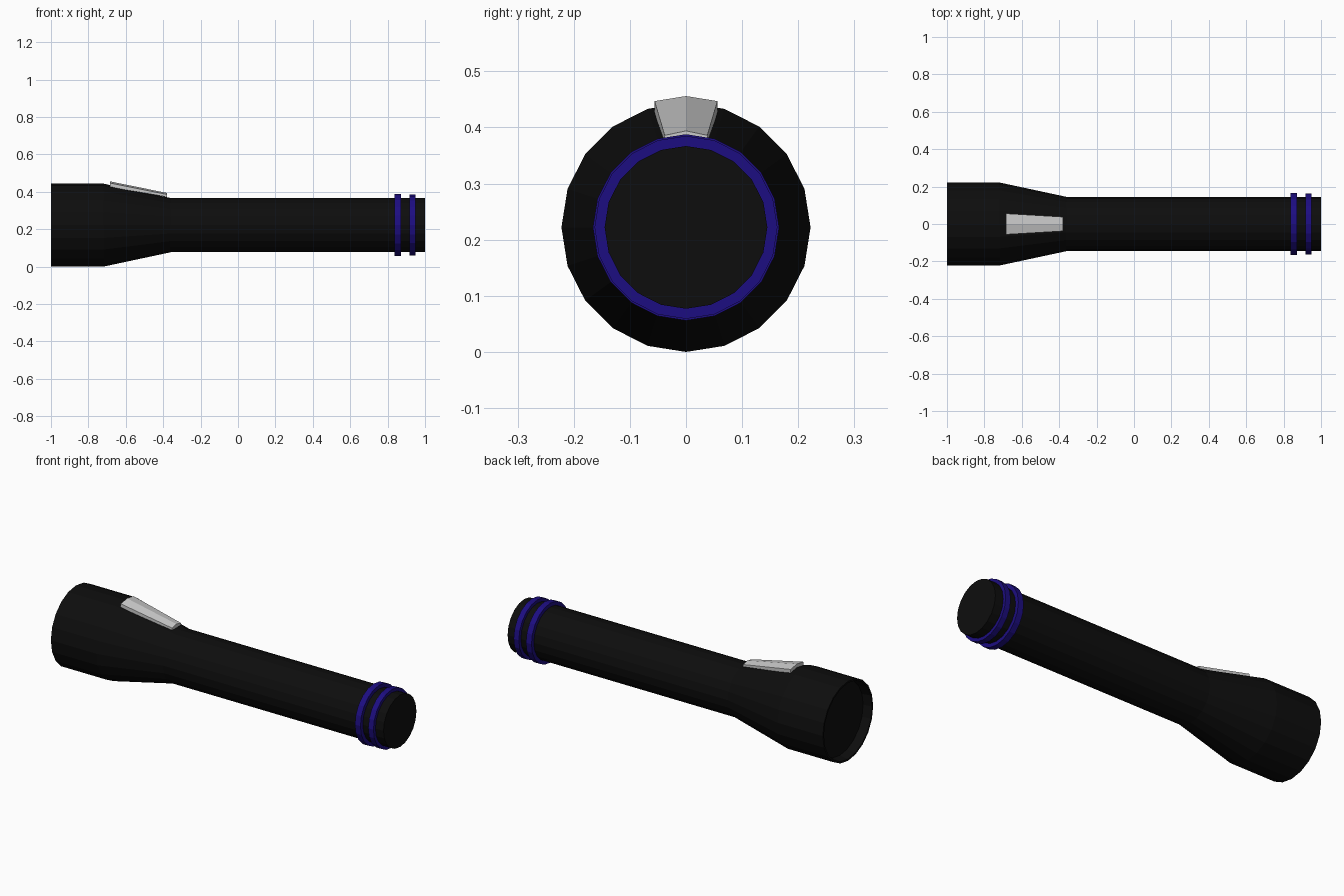
import bpy
from math import sin, cos, tau

if "Cube" in bpy.data.objects:
    bpy.data.objects.remove(bpy.data.objects["Cube"])

AXIS_Z = 0.222
SIDES = 20


def material(name, rgb):
    m = bpy.data.materials.new(name)
    m.diffuse_color = (*rgb, 1)
    m.use_nodes = True
    m.node_tree.nodes["Principled BSDF"].inputs["Base Color"].default_value = m.diffuse_color
    return m


def make(name, verts, faces, mat=None):
    me = bpy.data.meshes.new(name)
    me.from_pydata(verts, [], faces)
    me.update()
    ob = bpy.data.objects.new(name, me)
    bpy.context.collection.objects.link(ob)
    if mat:
        me.materials.append(mat)
    return ob


def lathe(name, profile, mat, closed=False):
    """Turn (x, radius) points around the torch axis; open profiles get end caps."""
    n = len(profile)
    verts = [(x, r * sin(tau * i / SIDES), AXIS_Z + r * cos(tau * i / SIDES))
             for x, r in profile for i in range(SIDES)]
    faces = []
    for k in range(n if closed else n - 1):
        a, b = k * SIDES, (k + 1) % n * SIDES
        for i in range(SIDES):
            j = (i + 1) % SIDES
            faces.append((a + i, a + j, b + j, b + i))
    if not closed:
        faces.append(tuple(reversed(range(SIDES))))
        faces.append(tuple(range((n - 1) * SIDES, n * SIDES)))
    for f in range(len(faces)):
        faces[f] = tuple(reversed(faces[f]))
    return make(name, verts, faces, mat)


black = material("black", (0.004, 0.004, 0.004))
blue = material("dark_blue", (0.012, 0.004, 0.22))

# body: recessed lens, thin rim, flared head, straight handle
lathe("body", [(-0.95, 0.205), (-1.0, 0.212), (-1.0, 0.222), (-0.72, 0.222),
               (-0.36, 0.145), (1.0, 0.145)], black)

# two grip rings near the tail
for name, x0, x1, r in (("ring_inner", 0.838, 0.872, 0.166),
                        ("ring_outer", 0.918, 0.950, 0.163)):
    lathe(name, [(x0, 0.14), (x0, r), (x1, r), (x1, 0.14)], blue, closed=True)

# switch: tapered slab with a slightly crowned top, lying on the flare
verts = []
for x, w, base, edge, crown in ((-0.685, 0.056, 0.425, 0.447, 0.456),
                                (-0.38, 0.038, 0.373, 0.386, 0.394)):
    verts += [(x, -w, base), (x, -w, edge), (x, 0, crown), (x, w, edge), (x, w, base)]
faces = [(i, (i + 1) % 5, (i + 1) % 5 + 5, i + 5) for i in range(5)]
faces += [(4, 3, 2, 1, 0), (5, 6, 7, 8, 9)]
switch = make("switch", verts, [tuple(reversed(f)) for f in faces])
